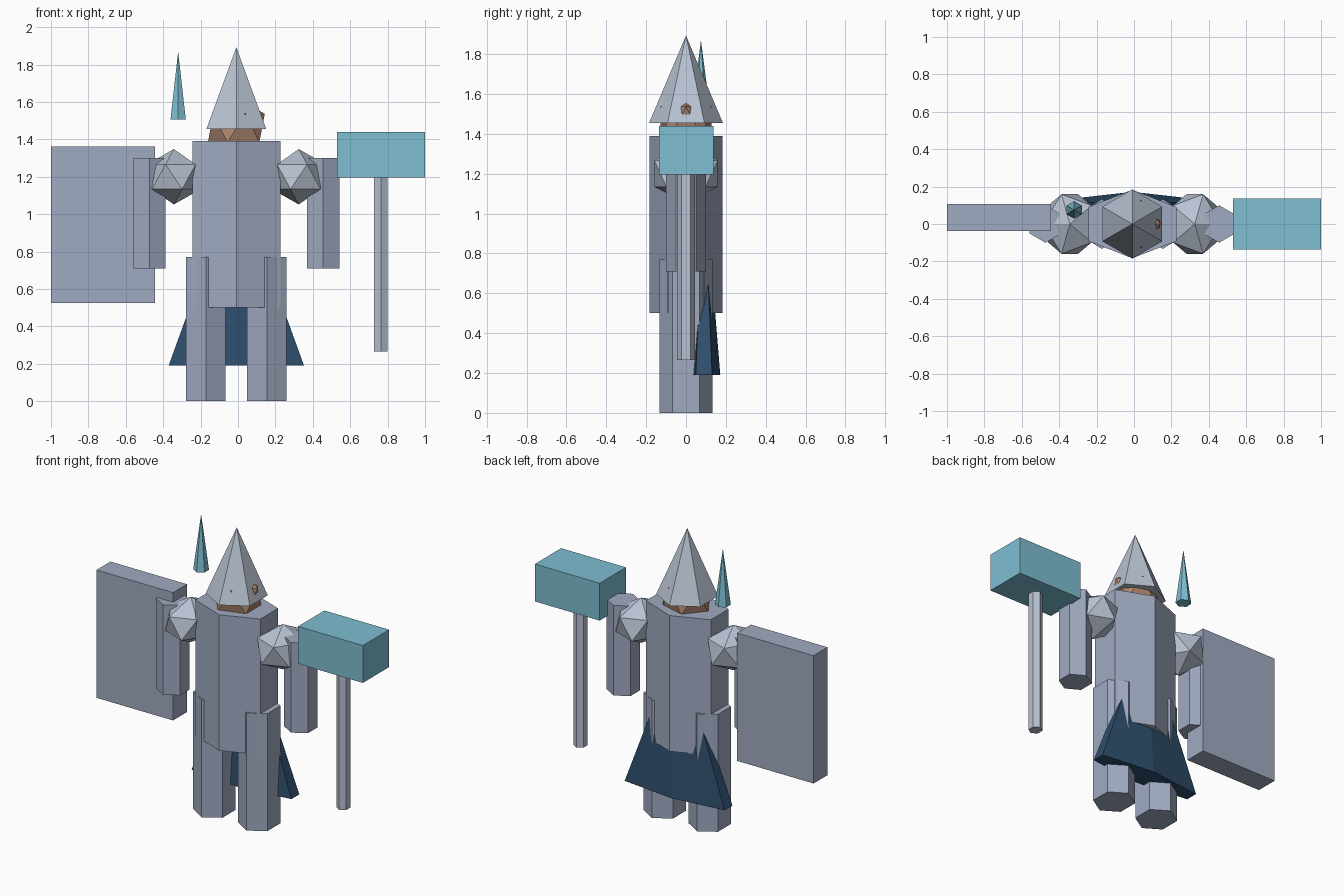
import bpy, bmesh
from mathutils import Matrix, Vector

if "Cube" in bpy.data.objects:
    bpy.data.objects.remove(bpy.data.objects["Cube"])


def srgb(r, g, b):
    return tuple((c / 255 / 12.92) if c < 11 else ((c / 255 + 0.055) / 1.055) ** 2.4
                 for c in (r, g, b)) + (1.0,)


def material(name, rgb):
    m = bpy.data.materials.new(name)
    m.diffuse_color = srgb(*rgb)
    m.use_nodes = True
    m.node_tree.nodes["Principled BSDF"].inputs["Base Color"].default_value = m.diffuse_color
    return m


STEEL = material("blue_steel", (160, 170, 193))
LIGHT = material("light_steel", (184, 194, 210))
SKIN = material("skin_brown", (172, 132, 108))
NAVY = material("navy_cloth", (46, 78, 108))
CRYSTAL = material("teal_crystal", (126, 190, 210))

CX = -0.009      # symmetry plane of the figure
HEX = 0.866      # half width of a unit hexagon with corners on y


def finish(name, bm, mat, centre, scale):
    bm.transform(Matrix.Translation(Vector(centre)) @ Matrix.Diagonal((*scale, 1)))
    bmesh.ops.recalc_face_normals(bm, faces=bm.faces)
    me = bpy.data.meshes.new(name)
    bm.to_mesh(me)
    bm.free()
    me.materials.append(mat)
    ob = bpy.data.objects.new(name, me)
    bpy.context.collection.objects.link(ob)
    return ob


def hexagon(name, mat, x, y, half_x, half_y, z0, z1, top=1.0):
    """Six-sided prism (top=1) or cone (top=0), with corners facing front and back."""
    bm = bmesh.new()
    bmesh.ops.create_cone(bm, cap_ends=True, segments=6, radius1=1, radius2=top, depth=1)
    bmesh.ops.remove_doubles(bm, verts=bm.verts, dist=1e-5)
    # put a corner on the y axis
    if not any(abs(v.co.x) < 1e-4 and abs(v.co.y) > 0.5 for v in bm.verts):
        bm.transform(Matrix.Rotation(0.5235988, 4, 'Z'))
    return finish(name, bm, mat, (x, y, (z0 + z1) / 2), (half_x / HEX, half_y, z1 - z0))


def ico(name, mat, centre, scale):
    bm = bmesh.new()
    bmesh.ops.create_icosphere(bm, subdivisions=1, radius=1)
    return finish(name, bm, mat, centre, scale)


def box(name, mat, lo, hi):
    bm = bmesh.new()
    bmesh.ops.create_cube(bm, size=1)
    lo, hi = Vector(lo), Vector(hi)
    return finish(name, bm, mat, (lo + hi) / 2, hi - lo)


# Torso, head and pointed hat
hexagon("torso", STEEL, CX, 0, 0.235, 0.183, 0.5, 1.39)
ico("head", SKIN, (CX, 0, 1.46), (0.17, 0.15, 0.17))
hexagon("hat", LIGHT, CX, 0, 0.16, 0.185, 1.455, 1.893, top=0)

# Paired limbs and shoulder guards
for side, s in (("left", -1), ("right", 1)):
    hexagon(side + "_leg", STEEL, CX + s * 0.163, 0, 0.1065, 0.133, 0, 0.77)
    hexagon(side + "_arm", STEEL, CX + s * 0.464, 0, 0.0865, 0.1, 0.71, 1.3)
    ico(side + "_shoulder", LIGHT, (CX + s * 0.334, 0, 1.2), (s * 0.161, 0.187, 0.148))

# Flared cloak tail behind the legs
hexagon("cloak", NAVY, CX, 0.09, 0.362, 0.082, 0.19, 1.19, top=0)

# Shield, hammer and floating crystal
box("shield", STEEL, (-1.0, -0.037, 0.525), (-0.445, 0.107, 1.363))
hexagon("hammer_handle", LIGHT, 0.764, 0, 0.036, 0.044, 0.265, 1.25)
box("hammer_head", CRYSTAL, (0.53, -0.135, 1.195), (1.0, 0.137, 1.44))
hexagon("crystal_spike", CRYSTAL, -0.32, 0.075, 0.041, 0.047, 1.505, 1.87, top=0)
